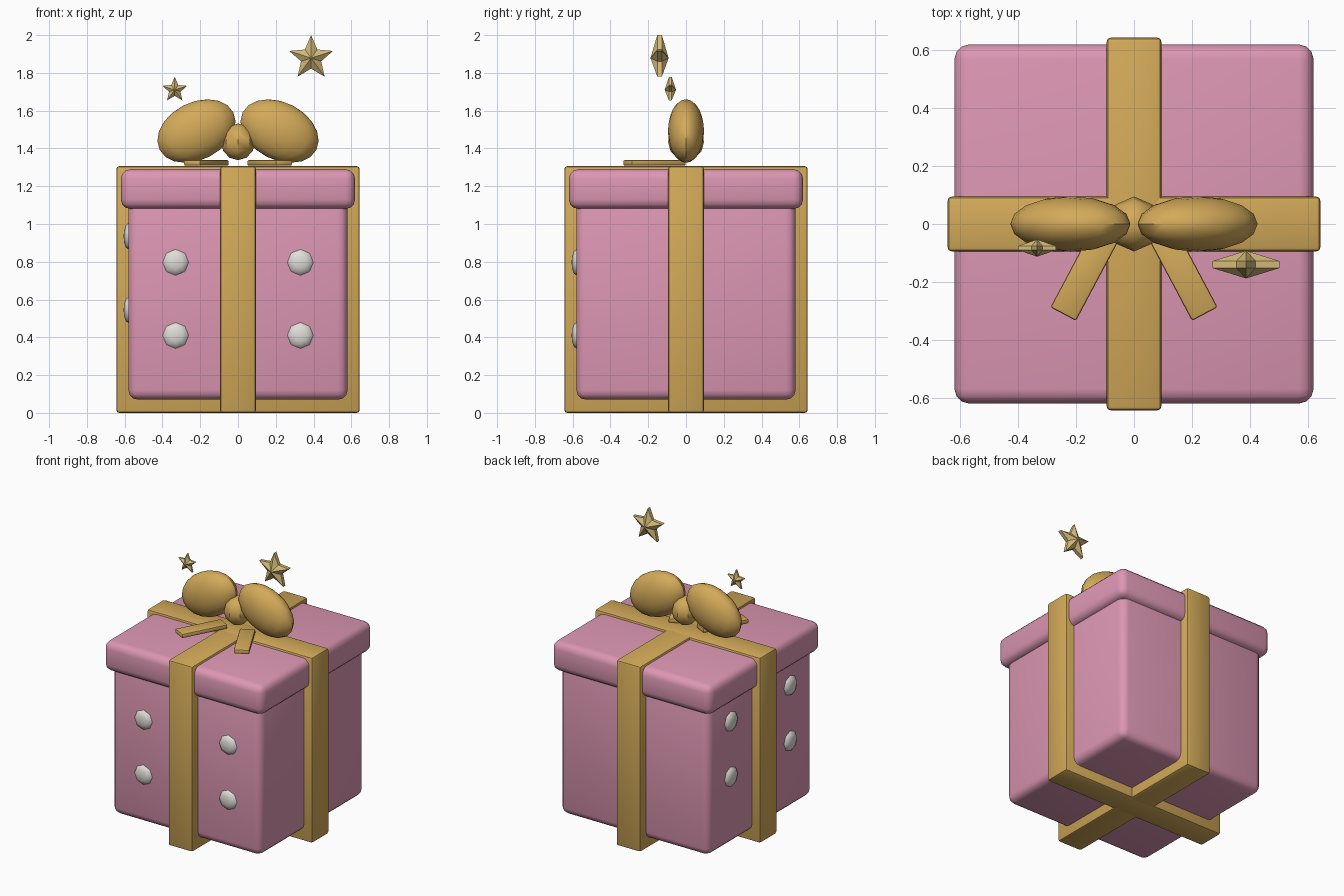
import bpy, bmesh, math
from mathutils import Matrix, Vector

if "Cube" in bpy.data.objects:
    bpy.data.objects.remove(bpy.data.objects["Cube"])


def material(name, rgb):
    m = bpy.data.materials.new(name)
    m.diffuse_color = (*rgb, 1)
    m.use_nodes = True
    m.node_tree.nodes["Principled BSDF"].inputs["Base Color"].default_value = m.diffuse_color
    return m


PINK = material("pink paper", (0.72, 0.31, 0.45))
GOLD = material("gold ribbon", (0.65, 0.40, 0.10))
WHITE = material("white dots", (0.74, 0.72, 0.69))
STAR = material("pale gold star", (0.66, 0.49, 0.19))


def finish(name, bm, mat, smooth=True):
    bmesh.ops.recalc_face_normals(bm, faces=bm.faces)
    me = bpy.data.meshes.new(name)
    bm.to_mesh(me)
    bm.free()
    me.materials.append(mat)
    ob = bpy.data.objects.new(name, me)
    bpy.context.collection.objects.link(ob)
    if smooth:
        bpy.ops.object.select_all(action='DESELECT')
        ob.select_set(True)
        bpy.context.view_layer.objects.active = ob
        bpy.ops.object.shade_smooth_by_angle(angle=math.radians(40))
    return ob


def box(name, centre, size, bevel, mat, segments=3, turn=0):
    bm = bmesh.new()
    bmesh.ops.create_cube(bm, size=1, matrix=Matrix.Diagonal((*size, 1)))
    bmesh.ops.bevel(bm, geom=bm.edges[:], offset=bevel, segments=segments,
                    profile=0.5, affect='EDGES')
    bm.transform(Matrix.Translation(centre) @ Matrix.Rotation(turn, 4, 'Z'))
    return finish(name, bm, mat)


def ellipsoid(name, centre, radii, mat, seg, rings, rot=Matrix()):
    bm = bmesh.new()
    bmesh.ops.create_uvsphere(bm, u_segments=seg, v_segments=rings, radius=1)
    bm.transform(Matrix.Translation(centre) @ rot @ Matrix.Diagonal((*radii, 1)))
    return finish(name, bm, mat)


def star(name, centre, r, depth):
    # thin five-pointed rim with a raised apex on each side
    bm = bmesh.new()
    rims = []
    for y in (-0.1 * r, 0.1 * r):
        rims.append([bm.verts.new((k * math.sin(i * math.pi / 5), y, k * math.cos(i * math.pi / 5)))
                     for i in range(10) for k in [r if i % 2 == 0 else 0.46 * r]])
    apex = [bm.verts.new((0, s * depth, 0)) for s in (-1, 1)]
    for i in range(10):
        j = (i + 1) % 10
        bm.faces.new((rims[0][i], rims[0][j], rims[1][j], rims[1][i]))
        for s in (0, 1):
            bm.faces.new((rims[s][i], rims[s][j], apex[s]))
    bm.transform(Matrix.Translation(centre))
    return finish(name, bm, STAR, smooth=False)


# Box and lid
box("box_body", (0, 0, 0.6), (1.16, 1.16, 1.06), 0.05, PINK)
box("box_lid", (0, 0, 1.185), (1.24, 1.24, 0.21), 0.05, PINK)

# Crossing ribbons around the whole box
box("ribbon_front_back", (0, 0, 0.653), (0.19, 1.288, 1.306), 0.015, GOLD, 2)
box("ribbon_left_right", (0, 0, 0.653), (1.288, 0.19, 1.306), 0.015, GOLD, 2)

# Bow: knot, two loops and two tails
ellipsoid("bow_knot", (0, 0, 1.435), (0.09, 0.095, 0.097), GOLD, 8, 6)
for side, s in (("left", -1), ("right", 1)):
    ellipsoid("bow_loop_" + side, (s * 0.22, 0, 1.492), (0.219, 0.096, 0.152), GOLD, 16, 10,
              Matrix.Rotation(s * math.radians(27), 4, 'Y'))
    box("bow_tail_" + side, (s * 0.168, -0.167, 1.324), (0.1, 0.326, 0.03), 0.008, GOLD, 2,
        s * math.radians(28))

# Dots on the front and the left side
for i, a in enumerate((-0.33, 0.33)):
    for z in (0.41, 0.797):
        ellipsoid("front_dot", (a, -0.58, z), (0.069, 0.069, 0.026), WHITE, 8, 6,
                  Matrix.Rotation(math.pi / 2, 4, 'X'))
    for z in (0.545, 0.935):
        ellipsoid("left_dot", (-0.58, a, z), (0.069, 0.069, 0.026), WHITE, 8, 6,
                  Matrix.Rotation(math.pi / 2, 4, 'Z') @ Matrix.Rotation(math.pi / 2, 4, 'X'))

# Floating stars
star("large_star", (0.387, -0.14, 1.8785), 0.1215, 0.048)
star("small_star", (-0.335, -0.083, 1.71), 0.069, 0.03)
